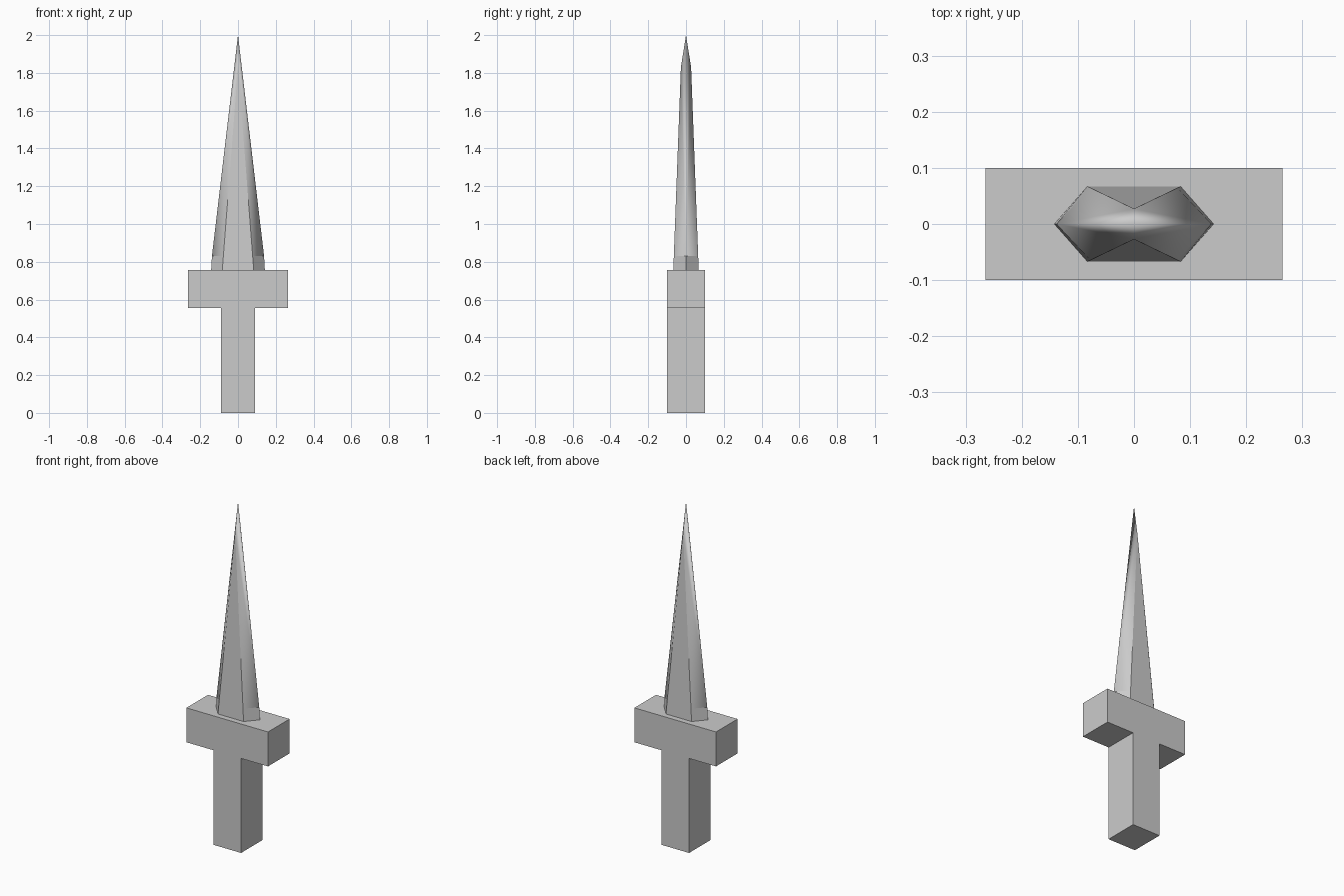
import bpy, bmesh

if "Cube" in bpy.data.objects:
    bpy.data.objects.remove(bpy.data.objects["Cube"])


def finish(bm, name):
    bmesh.ops.recalc_face_normals(bm, faces=bm.faces)
    mesh = bpy.data.meshes.new(name)
    bm.to_mesh(mesh)
    bm.free()
    obj = bpy.data.objects.new(name, mesh)
    bpy.context.collection.objects.link(obj)
    return obj


# Hilt: one T-shaped profile (grip and crossguard) extruded front to back
GRIP, GUARD, DEPTH = 0.09, 0.265, 0.1
GUARD_Z, TOP_Z = 0.555, 0.757
half = [(GRIP, 0), (GRIP, GUARD_Z), (GUARD, GUARD_Z), (GUARD, TOP_Z)]
outline = half + [(-x, z) for x, z in reversed(half)]
bm = bmesh.new()
face = bm.faces.new([bm.verts.new((x, -DEPTH, z)) for x, z in outline])
ext = bmesh.ops.extrude_face_region(bm, geom=[face])
bmesh.ops.translate(bm, vec=(0, 2 * DEPTH, 0),
                    verts=[v for v in ext["geom"] if isinstance(v, bmesh.types.BMVert)])
finish(bm, "hilt")

# Blade: hexagonal base and collar rings, front and back flats tapering to a ridge
bm = bmesh.new()


def hex_ring(edge_x, flat_x, y, z):
    pts = [(edge_x, 0), (flat_x, y), (-flat_x, y),
           (-edge_x, 0), (-flat_x, -y), (flat_x, -y)]
    return [bm.verts.new((px, py, z)) for px, py in pts]


base = hex_ring(0.142, 0.083, 0.067, TOP_Z)
collar = hex_ring(0.138, 0.0776, 0.0645, 0.83)
tip = bm.verts.new((0, 0, 2))
back = bm.verts.new((0, 0.027, 1.83))
front = bm.verts.new((0, -0.027, 1.83))

bm.faces.new(base)
for i in range(6):
    j = (i + 1) % 6
    bm.faces.new((base[i], base[j], collar[j], collar[i]))

# Flats
bm.faces.new((collar[1], collar[2], back))
bm.faces.new((collar[4], collar[5], front))

# Bevelled sides, smooth across the cutting edges and the tip ridges
for edge, flat, ridge in ((0, 1, back), (3, 2, back), (3, 4, front), (0, 5, front)):
    for tri in ((collar[edge], collar[flat], ridge), (collar[edge], ridge, tip)):
        bm.faces.new(tri).smooth = True

for e in bm.edges:
    e.smooth = all(f.smooth for f in e.link_faces)
finish(bm, "blade")
